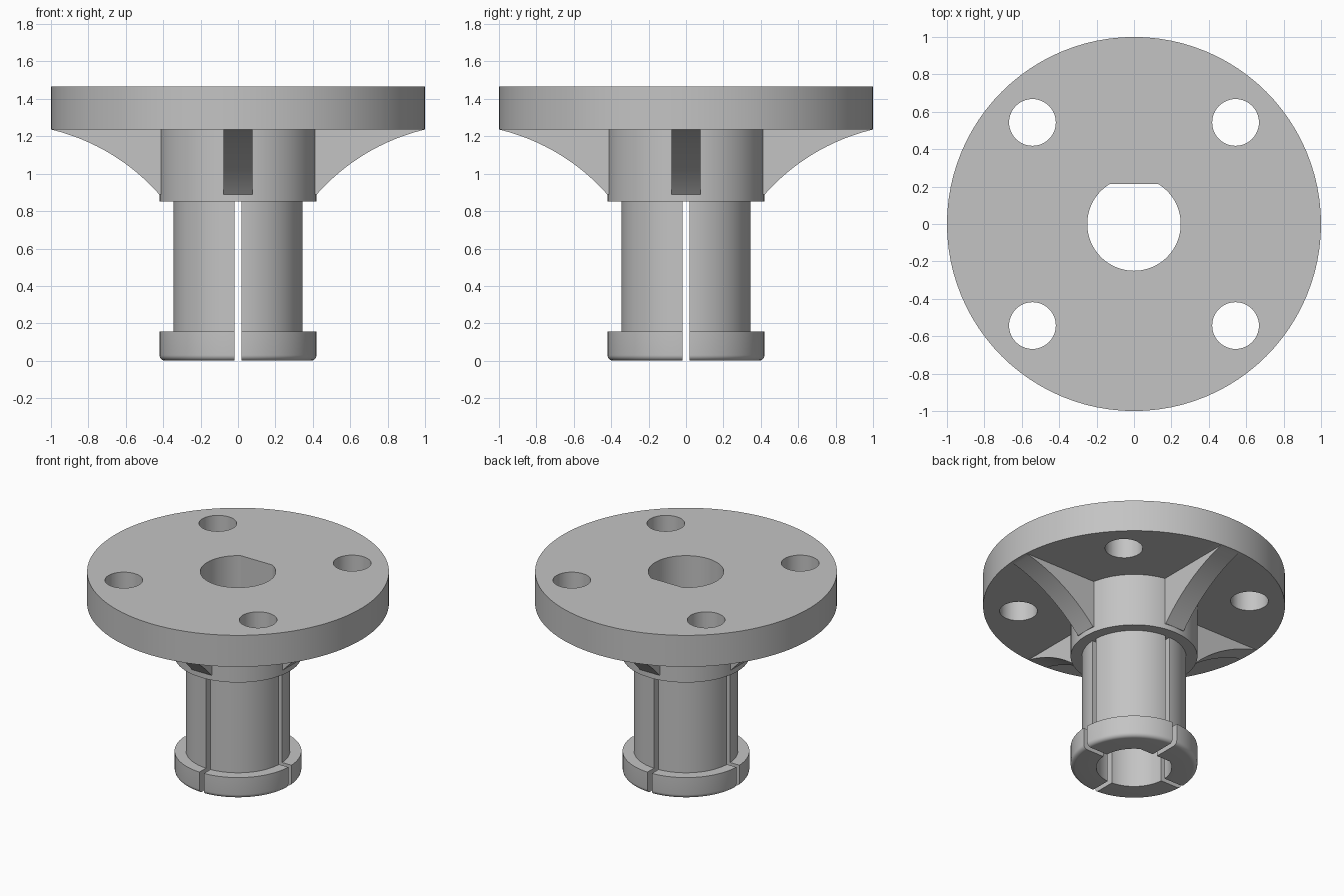
import bpy, bmesh
from math import pi, sin, cos, asin, sqrt, radians
from mathutils import Matrix, Vector

if "Cube" in bpy.data.objects:
    bpy.data.objects.remove(bpy.data.objects["Cube"], do_unlink=True)

SEGMENTS = 96
FLANGE_BOTTOM, TOP = 1.235, 1.465

grey = bpy.data.materials.new("plain grey")
grey.use_nodes = True
grey.diffuse_color = (0.55, 0.55, 0.55, 1)
grey.node_tree.nodes["Principled BSDF"].inputs["Base Color"].default_value = grey.diffuse_color


def add_object(name, bm):
    bmesh.ops.recalc_face_normals(bm, faces=bm.faces)
    mesh = bpy.data.meshes.new(name)
    bm.to_mesh(mesh)
    bm.free()
    mesh.materials.append(grey)
    obj = bpy.data.objects.new(name, mesh)
    bpy.context.collection.objects.link(obj)
    return obj


def prism(name, points, offset):
    """Extrude a closed outline along an offset vector."""
    bm = bmesh.new()
    face = bm.faces.new([bm.verts.new(p) for p in points])
    moved = bmesh.ops.extrude_face_region(bm, geom=[face])["geom"]
    verts = [v for v in moved if isinstance(v, bmesh.types.BMVert)]
    bmesh.ops.translate(bm, verts=verts, vec=offset)
    return add_object(name, bm)


def lathe(name, profile):
    """Revolve a radius/height profile about z into a closed solid."""
    bm = bmesh.new()
    verts = [bm.verts.new((r, 0, z)) for r, z in profile]
    edges = [bm.edges.new(pair) for pair in zip(verts, verts[1:])]
    bmesh.ops.spin(bm, geom=verts + edges, cent=(0, 0, 0), axis=(0, 0, 1),
                   angle=2 * pi, steps=SEGMENTS)
    bmesh.ops.remove_doubles(bm, verts=bm.verts, dist=1e-4)
    return add_object(name, bm)


def combine(target, tool, operation):
    """Apply a boolean and discard the tool."""
    mod = target.modifiers.new(tool.name, "BOOLEAN")
    mod.operation, mod.solver, mod.object = operation, "EXACT", tool
    bpy.context.view_layer.objects.active = target
    bpy.ops.object.modifier_apply(modifier=mod.name)
    bpy.data.objects.remove(tool, do_unlink=True)


# Flange, collar, shaft and rounded foot as one turned solid
FILLET = 0.03
foot_round = [(0.42 - FILLET + FILLET * sin(a), FILLET - FILLET * cos(a))
              for a in (i * pi / 12 for i in range(7))]
hub = lathe("flanged_hub", [(0, 0)] + foot_round + [
    (0.42, 0.155), (0.345, 0.155), (0.345, 0.85), (0.42, 0.85),
    (0.42, FLANGE_BOTTOM), (1, FLANGE_BOTTOM), (1, TOP), (0, TOP)])

# Four gusset ribs with a hollow curved edge
start, end, radius = Vector((0.42, 0.888)), Vector((0.995, FLANGE_BOTTOM)), 1.12
chord = end - start
half = asin(chord.length / 2 / radius)
normal = Vector((chord.y, -chord.x)).normalized()
centre = (start + end) / 2 + normal * radius * cos(half)
arc = []
for i in range(25):
    a = half * (i / 12 - 1)
    arc.append(centre - normal * radius * cos(a) + chord.normalized() * radius * sin(a))
outline = arc + [Vector((0.95, 1.3)), Vector((0.33, 1.3)), Vector((0.33, 0.888))]
RIB = 0.155
for quarter in range(4):
    rib = prism("rib", [(p.x, -RIB / 2, p.y) for p in outline], (0, RIB, 0))
    rib.data.transform(Matrix.Rotation(quarter * pi / 2, 4, "Z"))
    combine(hub, rib, "UNION")

# Shaft bore with one flat side
BORE, FLAT = 0.25, 0.215
flat_angle = asin(FLAT / BORE)
sweep = pi + 2 * flat_angle
steps = 72
bore = prism("bore_cutter", [
    (BORE * cos(pi - flat_angle + sweep * i / steps),
     BORE * sin(pi - flat_angle + sweep * i / steps), -0.1)
    for i in range(steps + 1)], (0, 0, 2))
combine(hub, bore, "DIFFERENCE")

# Four bolt holes through the flange
for x in (-1, 1):
    for y in (-1, 1):
        ring = [(x * 0.543 + 0.125 * cos(2 * pi * i / 48),
                 y * 0.543 + 0.125 * sin(2 * pi * i / 48), 0.9) for i in range(48)]
        combine(hub, prism("bolt_hole_cutter", ring, (0, 0, 1)), "DIFFERENCE")

# Crossed slots that split the shaft into four spring fingers
SLOT = 0.018
for quarter in range(2):
    slot = prism("slot_cutter", [(-0.6, -SLOT, -0.1), (0.6, -SLOT, -0.1),
                                 (0.6, SLOT, -0.1), (-0.6, SLOT, -0.1)], (0, 0, 0.95))
    slot.data.transform(Matrix.Rotation(quarter * pi / 2, 4, "Z"))
    combine(hub, slot, "DIFFERENCE")

# Smooth round walls, crisp machined edges
bpy.ops.object.select_all(action="DESELECT")
hub.select_set(True)
bpy.context.view_layer.objects.active = hub
bpy.ops.object.shade_smooth_by_angle(angle=radians(28))
